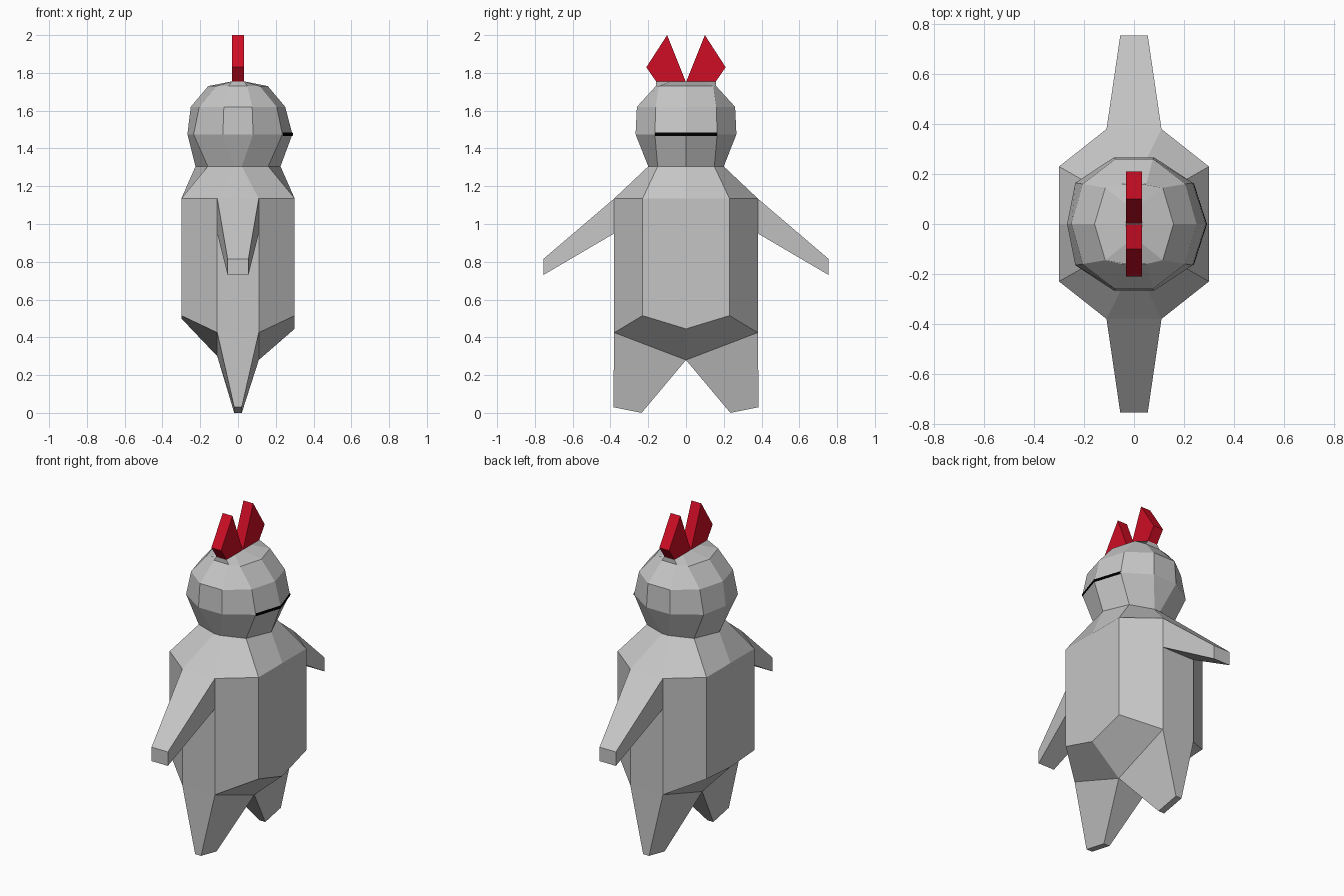
import bpy
import bmesh

if "Cube" in bpy.data.objects:
    bpy.data.objects.remove(bpy.data.objects["Cube"])


def material(name, rgb):
    m = bpy.data.materials.new(name)
    m.diffuse_color = (*rgb, 1)
    m.use_nodes = True
    m.node_tree.nodes["Principled BSDF"].inputs["Base Color"].default_value = m.diffuse_color
    return m


GREY = material("light grey", (0.56, 0.56, 0.56))
RED = material("red", (0.62, 0.004, 0.018))
BLACK = material("black", (0.0, 0.0, 0.0))


def build(name, faces, mat):
    """Make an object from polygons given as corner points, welding shared corners."""
    bm = bmesh.new()
    for f in faces:
        bm.faces.new([bm.verts.new(p) for p in f])
    bmesh.ops.remove_doubles(bm, verts=bm.verts, dist=0.0005)
    bmesh.ops.recalc_face_normals(bm, faces=bm.faces)
    me = bpy.data.meshes.new(name)
    bm.to_mesh(me)
    bm.free()
    me.materials.append(mat)
    ob = bpy.data.objects.new(name, me)
    bpy.context.collection.objects.link(ob)
    return ob


def ring(a, b, c, za, zb=None, zc=None, a_right=None, za_right=None):
    """Ten-sided loop: side point a, corner point b, front/back point c."""
    zb = za if zb is None else zb
    zc = za if zc is None else zc
    right = (a_right or a, 0, za_right or za)
    half = [(b[0], b[1], zb), (c[0], c[1], zc), (-c[0], c[1], zc), (-b[0], b[1], zb)]
    return [right] + half + [(-a, 0, za)] + [(x, -y, z) for x, y, z in reversed(half)]


def loft(rings, skip=()):
    """Join loops with quads; skip holds (level, side) pairs left open."""
    faces = []
    for k, (lo, hi) in enumerate(zip(rings, rings[1:])):
        n = len(lo)
        for i in range(n):
            if (k, i) not in skip:
                j = (i + 1) % n
                faces.append([lo[i], lo[j], hi[j], hi[i]])
    return faces


# Torso: hips, straight sides, shoulders sloping to the neck; open where arms attach
side, corner, end = 0.30, (0.30, 0.23), (0.11, 0.38)
hem = ring(side, corner, end, 0.50, 0.515, 0.425, za_right=0.445)
neck = ring(0.225, (0.16, 0.15), (0.02, 0.20), 1.305)
torso = loft([hem, ring(side, corner, end, 0.95), ring(side, corner, end, 1.135), neck],
             skip={(1, 2), (1, 7)})
crotch = {1: (0.11, 0, 0.28), -1: (-0.11, 0, 0.30)}
for sx in (1, -1):
    for sy in (1, -1):
        torso.append([(sx * 0.3, 0, 0.445 if sx > 0 else 0.50), (sx * 0.3, sy * 0.23, 0.515),
                      (sx * 0.11, sy * 0.38, 0.425), crotch[sx]])
build("torso", torso, GREY)

# Arms and legs, one each at front and back
for label, s in (("front", -1), ("back", 1)):
    root = [(-0.11, s * 0.38, 0.95), (0.11, s * 0.38, 0.95),
            (0.11, s * 0.38, 1.135), (-0.11, s * 0.38, 1.135)]
    hand = [(-0.055, s * 0.755, 0.73), (0.055, s * 0.755, 0.73),
            (0.055, s * 0.755, 0.815), (-0.055, s * 0.755, 0.815)]
    build(label + "_arm", loft([root, hand]) + [hand], GREY)

    hip = [(-0.11, s * 0.38, 0.425), (0.11, s * 0.38, 0.425), crotch[1], crotch[-1]]
    foot = [(-0.02, s * 0.385, 0.03), (0.02, s * 0.385, 0.03),
            (0.02, s * 0.235, 0), (-0.02, s * 0.235, 0)]
    build(label + "_leg", loft([hip, foot]) + [foot], GREY)

# Head: faceted loops closing to a narrow ridge under the crest
brow = ring(0.268, (0.235, 0.165), (0.08, 0.267), 1.475, a_right=0.288)
top = ring(0.033, (0.033, 0.08), (0.033, 0.16), 1.755)
head = loft([neck, brow, ring(0.25, (0.205, 0.16), (0.075, 0.26), 1.62),
             ring(0.158, (0.115, 0.145), (0.05, 0.16), 1.73), top])
build("head", head + [top], GREY)

# Crest: two pointed plates
for label, s in (("front", -1), ("back", 1)):
    outline = [(0, 1.75), (0.155, 1.75), (0.21, 1.83), (0.10, 2.0)]
    left, right = [[(x, s * y, z) for y, z in outline] for x in (-0.033, 0.033)]
    build(label + "_crest", loft([left, right]) + [left, right], RED)

# Eye slit: thin strip wrapped round the right side of the head
path = [(0.235, -0.165), (0.288, 0), (0.235, 0.165)]


def strip(grow, z):
    return [(x + grow, y, z) for x, y in path]


lo, hi = strip(0.001, 1.466), strip(0.001, 1.484)
mid = strip(0.004, 1.475)
slit = []
for i in range(2):
    for a, b in ((lo, mid), (mid, hi)):
        slit.append([a[i], a[i + 1], b[i + 1], b[i]])
build("eye_slit", slit, BLACK)
